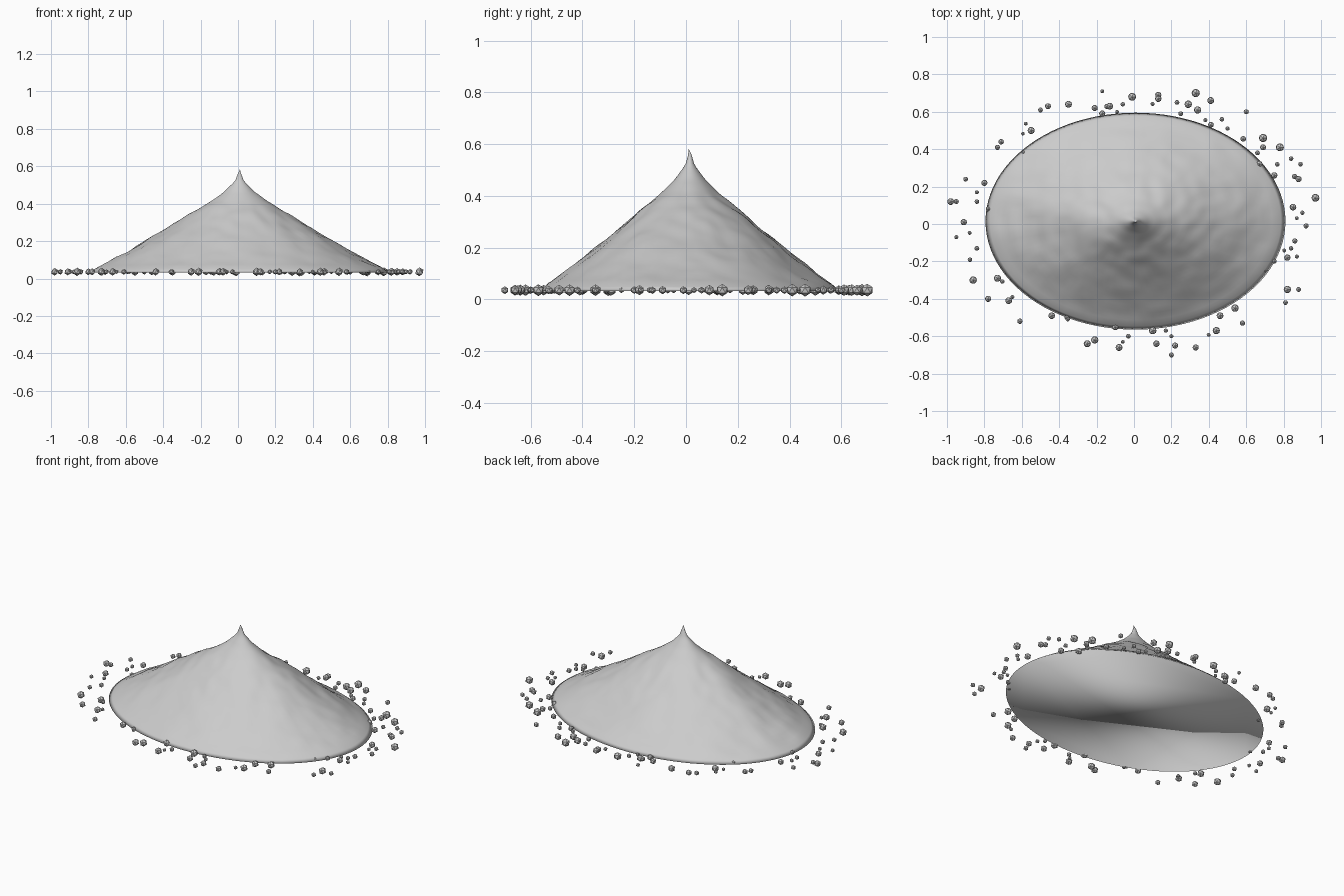
import bpy, bmesh, math, random
from mathutils import Vector, noise

if "Cube" in bpy.data.objects:
    bpy.data.objects.remove(bpy.data.objects["Cube"])

random.seed(7)
CX, CY, RX, RY = 0.008, 0.015, 0.802, 0.58
STONE_Z = 0.036


def finish(bm, name, smooth):
    for f in bm.faces:
        f.smooth = smooth
    me = bpy.data.meshes.new(name)
    bm.to_mesh(me)
    bm.free()
    ob = bpy.data.objects.new(name, me)
    bpy.context.collection.objects.link(ob)
    return ob


# Heap profile: fraction of base radius, height
PROFILE = [(0, .583), (.03, .52), (.1, .465), (.2, .407), (.33, .346), (.46, .28),
           (.6, .213), (.74, .148), (.87, .09), (.95, .06), (1, .032)]


def height(t):
    for (a, za), (b, zb) in zip(PROFILE, PROFILE[1:]):
        if t <= b:
            return za + (zb - za) * (t - a) / (b - a)
    return PROFILE[-1][1]


# Heap of loose material: smooth bumpy cone closed by one flat cap
SEG, RINGS = 96, 40
bm = bmesh.new()
tip = bm.verts.new((0.01, 0.01, PROFILE[0][1]))
prev = None
for i in range(1, RINGS + 1):
    t = (i / RINGS) ** 1.2
    ring = []
    for j in range(SEG):
        a = 2 * math.pi * j / SEG
        x, y = CX + RX * t * math.cos(a), CY + RY * t * math.sin(a)
        bump = 0.0
        if i < RINGS:
            bump = noise.noise(Vector((x * 6, y * 6, 1))) * .011
            bump += noise.noise(Vector((x * 16, y * 16, 5))) * .006
            bump *= min(1, t * 4) * min(1, (1 - t) * 8)
        ring.append(bm.verts.new((x, y, height(t) + bump)))
    for j in range(SEG):
        k = (j + 1) % SEG
        if prev:
            bm.faces.new((prev[j], ring[j], ring[k], prev[k]))
        else:
            bm.faces.new((tip, ring[j], ring[k]))
    prev = ring
bm.faces.new(prev[::-1])
finish(bm, "heap", True)

# Larger stones scattered round the foot (x, y)
LARGE = [(-.98, .12), (-.91, .01), (-.86, -.30), (-.78, -.40), (-.73, -.29), (-.67, -.41),
         (-.80, .22), (-.55, .50), (-.46, .63), (-.35, .64), (-.21, .62), (-.17, .59),
         (-.13, .63), (-.01, .68), (.13, .69), (.13, .67), (.29, .64), (.33, .70),
         (.34, .61), (.41, .66), (.69, .46), (.69, .41), (.78, .41), (.67, .32),
         (.75, .26), (.88, .24), (.85, .09), (.97, .14), (.82, -.18), (.82, -.35),
         (.54, -.45), (.46, -.49), (.44, -.57), (.33, -.66), (.22, -.65), (.12, -.64),
         (.10, -.57), (-.08, -.66), (-.10, -.55), (-.21, -.62), (-.25, -.64), (-.44, -.49)]
# Small pebbles (x, y)
SMALL = [(-.95, .12), (-.90, .24), (-.84, .17), (-.84, .12), (-.78, .08), (-.73, .41),
         (-.84, -.13), (-.95, -.07), (-.61, -.52), (-.65, -.39), (-.59, .38), (-.50, .61),
         (-.17, .71), (-.06, .64), (-.09, .60), (.23, .65), (.25, .59), (.47, .56),
         (.60, .60), (.50, .51), (.66, .38), (.84, .35), (.89, .32), (.90, .06),
         (.92, -.01), (.86, -.09), (.84, -.13), (.75, -.20), (.70, -.25), (.88, -.35),
         (.81, -.42), (.58, -.53), (.20, -.70), (.20, -.60), (.17, -.57), (-.03, -.60),
         (-.06, -.63), (-.36, -.50)]


def stones(name, spots, lo, hi):
    bm = bmesh.new()
    for x, y in spots:
        new = bmesh.ops.create_icosphere(bm, subdivisions=1, radius=random.uniform(lo, hi))
        bmesh.ops.translate(bm, verts=new["verts"], vec=(x, y, STONE_Z))
    finish(bm, name, False)


stones("large_stones", LARGE, .018, .025)
stones("small_pebbles", SMALL, .011, .016)
# A few extra pebbles between the others
extra = []
for n in range(18):
    a, k = random.uniform(0, 2 * math.pi), random.uniform(1.0, 1.18)
    extra.append((CX + RX * k * math.cos(a), CY + RY * k * math.sin(a)))
stones("scattered_pebbles", extra, .011, .018)
